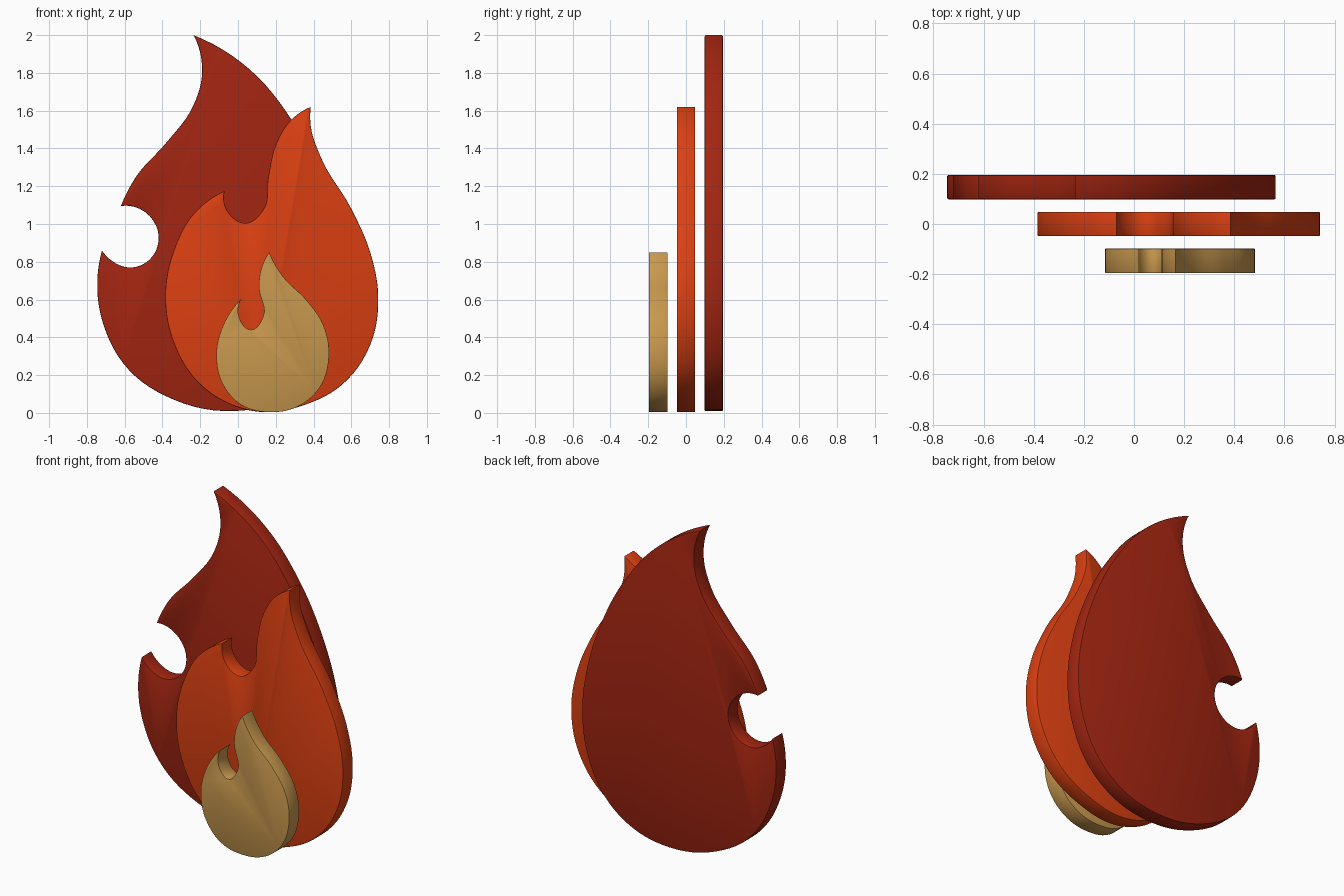
import bpy
import bmesh
import math
from mathutils import Vector
from mathutils.geometry import interpolate_bezier

default_cube = bpy.data.objects.get("Cube")
if default_cube:
    bpy.data.objects.remove(default_cube, do_unlink=True)

THICKNESS = 0.097
BEVEL = 0.005
STEPS = 7


def make_material(name, colour):
    material = bpy.data.materials.new(name)
    material.use_nodes = True
    material.diffuse_color = (*colour, 1)
    shader = material.node_tree.nodes["Principled BSDF"]
    shader.inputs["Base Color"].default_value = (*colour, 1)
    shader.inputs["Roughness"].default_value = 0.6
    return material


def stroke_tangents(points):
    """Unit directions of a smooth curve through the points, arcs at both ends."""
    chords = [b - a for a, b in zip(points, points[1:])]
    tangents = []
    for before, after in zip(chords, chords[1:]):
        blend = before.normalized() * after.length + after.normalized() * before.length
        tangents.append(blend.normalized())

    def mirrored(tangent, chord):
        axis = chord.normalized()
        return 2 * axis.dot(tangent) * axis - tangent

    first = mirrored(tangents[0], chords[0])
    last = mirrored(tangents[-1], chords[-1])
    return [first, *tangents, last]


def sample_stroke(stroke):
    """Points along one smooth stroke, leaving out its final corner."""
    points = [Vector((x, 0, z)) for x, z in stroke]
    tangents = stroke_tangents(points)
    samples = []
    for i in range(len(points) - 1):
        start, end = points[i], points[i + 1]
        reach = (end - start).length * 0.35
        curve = interpolate_bezier(start, start + tangents[i] * reach,
                                   end - tangents[i + 1] * reach, end, STEPS)
        samples.extend(curve[:-1])
    return samples


def make_flame(name, strokes, centre_y, material):
    """Flat slab with softened rims, its outline made of strokes meeting at corners."""
    outline = [point for stroke in strokes for point in sample_stroke(stroke)]
    bm = bmesh.new()
    offset = Vector((0, -THICKNESS / 2, 0))
    front = bm.faces.new([bm.verts.new(point + offset) for point in outline])
    extruded = bmesh.ops.extrude_face_region(bm, geom=[front], use_keep_orig=True)
    back_verts = [g for g in extruded["geom"] if isinstance(g, bmesh.types.BMVert)]
    bmesh.ops.translate(bm, vec=(0, THICKNESS, 0), verts=back_verts)
    bmesh.ops.recalc_face_normals(bm, faces=bm.faces[:])
    rims = [e for e in bm.edges
            if abs(e.verts[0].co.y - e.verts[1].co.y) < THICKNESS / 2]
    bmesh.ops.bevel(bm, geom=rims, offset=BEVEL, segments=2, profile=0.5,
                    affect='EDGES', clamp_overlap=True)
    mesh = bpy.data.meshes.new(name)
    bm.to_mesh(mesh)
    bm.free()
    mesh.materials.append(material)
    flame = bpy.data.objects.new(name, mesh)
    flame.location.y = centre_y
    bpy.context.collection.objects.link(flame)
    bpy.ops.object.select_all(action='DESELECT')
    flame.select_set(True)
    bpy.context.view_layer.objects.active = flame
    bpy.ops.object.shade_smooth_by_angle(angle=math.radians(35))
    return flame


# Large rear flame: concave left flank, round bite, full belly and right flank
rear_strokes = [
    [(-.235, 2), (-.19, 1.8), (-.24, 1.62), (-.38, 1.43), (-.54, 1.25), (-.62, 1.095)],
    [(-.62, 1.095), (-.52, 1.08), (-.42, .93), (-.47, .81), (-.58, .77),
     (-.66, .8), (-.72, .86)],
    [(-.72, .86), (-.745, .69), (-.71, .46), (-.58, .23), (-.34, .07), (-.02, .01),
     (.22, .06), (.41, .2), (.53, .43), (.565, .7), (.53, .97), (.44, 1.25),
     (.285, 1.55), (.06, 1.82), (-.235, 2)],
]

# Middle flame: left shoulder, U-shaped dip, tall tongue, wide body
middle_strokes = [
    [(-.07, 1.175), (-.05, 1.06), (.04, 1.005), (.13, 1.07), (.16, 1.25),
     (.2, 1.42), (.28, 1.55), (.385, 1.62)],
    [(.385, 1.62), (.385, 1.52), (.44, 1.35), (.6, 1.08), (.7, .85), (.742, .62),
     (.7, .36), (.54, .14), (.36, .045), (.14, .004), (-.04, .045), (-.22, .17),
     (-.34, .37), (-.385, .6), (-.34, .86), (-.23, 1.06), (-.07, 1.175)],
]

# Small front flame: same motif with a rounder body
front_strokes = [
    [(.02, .605), (.005, .51), (.07, .44), (.133, .51), (.11, .67), (.125, .77), (.165, .85)],
    [(.165, .85), (.24, .72), (.36, .6), (.45, .47), (.482, .3), (.43, .13),
     (.32, .035), (.17, .004), (.02, .04), (-.08, .15), (-.115, .3), (-.08, .46),
     (.02, .605)],
]

deep_red = make_material("deep_red", (.366, .0185, .0056))
orange = make_material("orange", (.716, .051, .0056))
tan_gold = make_material("tan_gold", (.578, .314, .076))

make_flame("rear_flame", rear_strokes, .147, deep_red)
make_flame("middle_flame", middle_strokes, 0, orange)
make_flame("front_flame", front_strokes, -.147, tan_gold)
